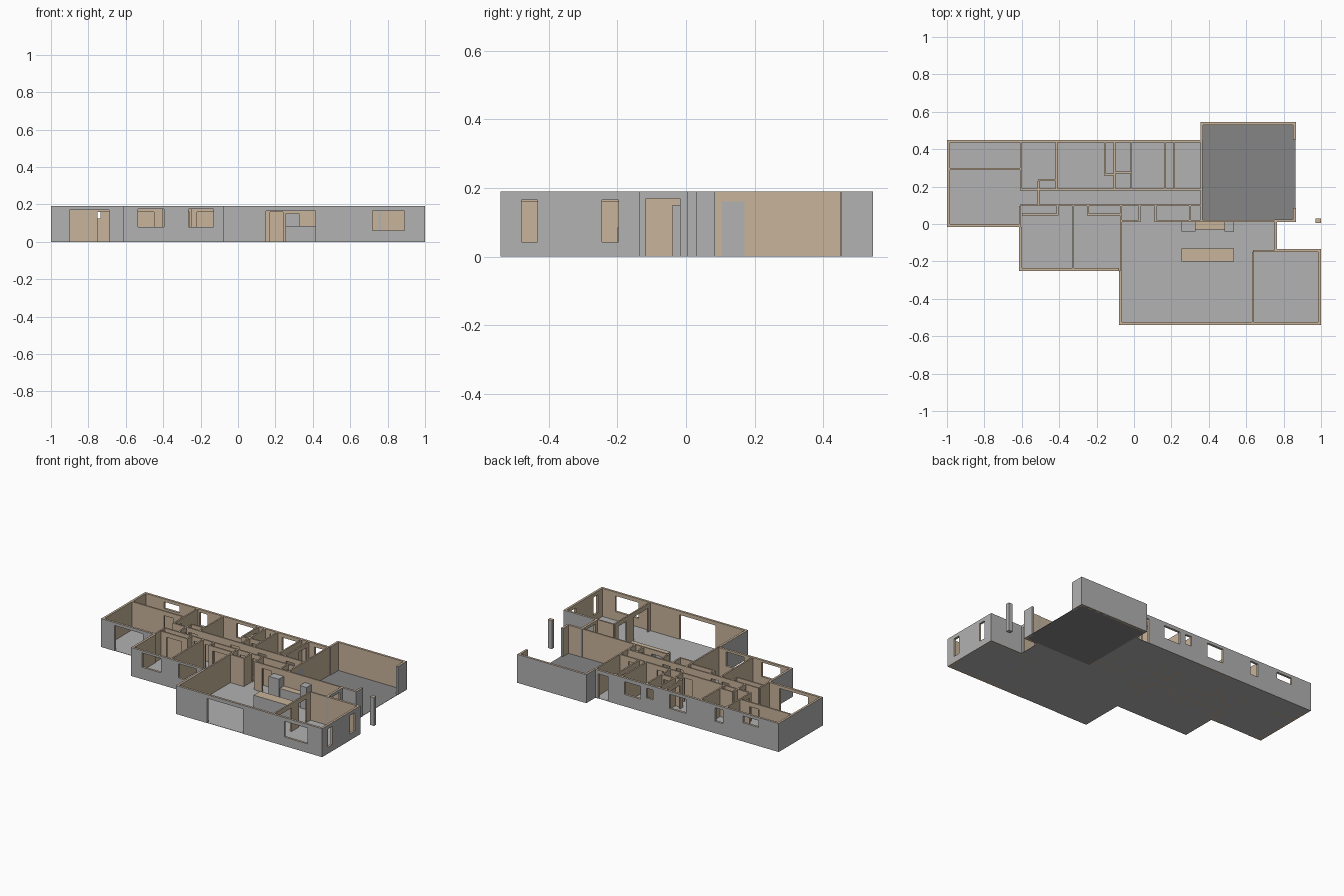
import bpy, bmesh

if "Cube" in bpy.data.objects:
    bpy.data.objects.remove(bpy.data.objects["Cube"])

H = 0.19      # wall height
T = 0.015     # exterior wall thickness
D = 0.16      # door height


def material(name, rgb):
    m = bpy.data.materials.new(name)
    m.diffuse_color = (*rgb, 1)
    m.use_nodes = True
    m.node_tree.nodes["Principled BSDF"].inputs["Base Color"].default_value = m.diffuse_color
    return m


GREY = material("grey_paint", (0.445, 0.445, 0.445))
TAN = material("tan_plaster", (0.58, 0.456, 0.328))
DARK = material("garage_concrete", (0.235, 0.235, 0.235))


def finish(name, bm, mats):
    me = bpy.data.meshes.new(name)
    bm.to_mesh(me)
    bm.free()
    for m in mats:
        me.materials.append(m)
    ob = bpy.data.objects.new(name, me)
    bpy.context.collection.objects.link(ob)
    return ob


def wall(name, axis, a, b, c, t=T, holes=(), out=0):
    """Wall from a to b along axis, starting at c, t thick; holes are (u0, u1, z0, z1).
    The face on side `out` and the outer ends are grey, the rest is tan."""
    us = sorted({a, b, *[v for h in holes for v in h[:2]]})
    zs = sorted({0, H, *[v for h in holes for v in h[2:]]})
    nu, nz = len(us) - 1, len(zs) - 1

    def solid(i, j):
        if not (0 <= i < nu and 0 <= j < nz):
            return False
        u, z = (us[i] + us[i + 1]) / 2, (zs[j] + zs[j + 1]) / 2
        return not any(h[0] < u < h[1] and h[2] < z < h[3] for h in holes)

    bm = bmesh.new()

    def quad(pts, grey=False):
        f = bm.faces.new([bm.verts.new((u, v, z) if axis == 'x' else (v, u, z)) for u, v, z in pts])
        f.material_index = 1 if grey else 0

    d = c + t
    for i in range(nu):
        for j in range(nz):
            if not solid(i, j):
                continue
            u0, u1, z0, z1 = us[i], us[i + 1], zs[j], zs[j + 1]
            for v, s in ((c, -1), (d, 1)):
                quad([(u0, v, z0), (u1, v, z0), (u1, v, z1), (u0, v, z1)], out == s)
            for u, k in ((u0, i - 1), (u1, i + 1)):
                if not solid(k, j):
                    quad([(u, c, z0), (u, d, z0), (u, d, z1), (u, c, z1)], out and u in (a, b))
            for z, k in ((z0, j - 1), (z1, j + 1)):
                if not solid(i, k):
                    quad([(u0, c, z), (u1, c, z), (u1, d, z), (u0, d, z)])
    bmesh.ops.remove_doubles(bm, verts=bm.verts, dist=1e-5)
    bmesh.ops.recalc_face_normals(bm, faces=bm.faces)
    finish(name, bm, [TAN, GREY])


def box(name, x0, x1, y0, y1, z0, z1, side=GREY, top=GREY):
    bm = bmesh.new()
    bmesh.ops.create_cube(bm, size=1)
    for v in bm.verts:
        v.co = ((x0, x1)[v.co.x > 0], (y0, y1)[v.co.y > 0], (z0, z1)[v.co.z > 0])
    bm.normal_update()
    for f in bm.faces:
        f.material_index = 1 if f.normal.z > 0.5 else 0
    finish(name, bm, [side, top])


def slab(name, outline, mat, z=0.002):
    bm = bmesh.new()
    f = bm.faces.new([bm.verts.new((x, y, 0)) for x, y in outline])
    r = bmesh.ops.extrude_face_region(bm, geom=[f])
    for v in r['geom']:
        if isinstance(v, bmesh.types.BMVert):
            v.co.z = z
    bmesh.ops.recalc_face_normals(bm, faces=bm.faces)
    finish(name, bm, [mat])


# Floors
slab("house_floor", [(-.998, .448), (-.998, -.013), (-.613, -.013), (-.613, -.248), (-.078, -.248),
                     (-.078, -.538), (.998, -.538), (.998, -.137), (.763, -.137), (.763, .018),
                     (.363, .018), (.363, .448)], GREY)
slab("garage_floor", [(.363, .018), (.863, .018), (.863, .543), (.363, .543)], DARK)

# Exterior walls running along x
wall("back_wall", 'x', -1, .36, .435, out=1, holes=[
    (-.85, -.735, .125, .17), (-.59, -.53, .08, .17), (-.315, -.195, .075, .17),
    (-.07, -.025, .1, .165), (.02, .14, .08, .165), (.26, .335, 0, .165)])
wall("left_wing_front", 'x', -1, -.615, -.015, out=-1, holes=[(-.9, -.69, 0, .17)])
wall("bedroom_front", 'x', -.615, -.08, -.25, out=-1,
     holes=[(-.535, -.395, .08, .175), (-.265, -.13, .08, .175)])
wall("living_front", 'x', -.08, 1, -.54, out=-1, holes=[(.15, .415, 0, .165), (.72, .89, .06, .165)])
wall("side_room_back", 'x', .765, 1, -.15, out=1)
wall("garage_back", 'x', .355, .865, .53, out=1)
wall("garage_front", 'x', .765, .865, .01, out=-1)

# Exterior walls running along y
wall("left_wall", 'y', 0, .435, -1, out=-1)
wall("bedroom_left", 'y', -.235, -.015, -.615, out=-1)
wall("living_left", 'y', -.525, -.25, -.08, out=-1)
wall("right_wall", 'y', -.525, -.15, .985, out=1,
     holes=[(-.48, -.433, .043, .165), (-.245, -.196, .043, .165)])
wall("entry_wall", 'y', -.15, .025, .75, out=1, holes=[(-.117, -.018, 0, .17)])
wall("garage_left_rear", 'y', .45, .53, .355, out=-1)
wall("garage_right_front", 'y', .025, .085, .85, out=1)
wall("garage_right_rear", 'y', .453, .53, .85, out=1)

# Interior walls: (axis, start, end, offset, door spans)
inner = [
    ('x', -.985, -.61, .29, [(-.75, -.68)]),
    ('x', -.61, .355, .18, [(-.49, -.43), (-.18, -.12), (.23, .29), (.02, .08)]),
    ('x', -.61, .355, .095, [(-.39, -.34), (-.31, -.26), (-.05, .0), (.04, .1)]),
    ('x', -.51, -.42, .23, []),
    ('x', -.155, -.11, .26, []),
    ('x', -.105, -.02, .27, [(-.09, -.03)]),
    ('x', -.6, -.415, .045, [(-.56, -.45)]),
    ('x', -.24, -.075, .045, [(-.22, -.1)]),
    ('x', -.07, .025, .012, []),
    ('x', .11, .75, .012, [(.17, .24)]),
    ('x', .635, .765, -.15, []),
    ('y', .19, .435, -.61, [(.2, .26)]),
    ('y', -.015, .095, -.615, []),
    ('y', .105, .18, -.515, [(.11, .175)]),
    ('y', .19, .23, -.515, []),
    ('y', .19, .435, -.42, []),
    ('y', .26, .435, -.16, [(.29, .41)]),
    ('y', .19, .435, -.11, []),
    ('y', .19, .435, -.02, []),
    ('y', .19, .435, .16, []),
    ('y', .19, .435, .21, [(.33, .41)]),
    ('y', .045, .095, -.415, []),
    ('y', -.235, .095, -.33, []),
    ('y', .045, .095, -.25, []),
    ('y', -.25, .095, -.075, []),
    ('y', .012, .095, .025, []),
    ('y', .022, .095, .11, []),
    ('y', .022, .095, .295, [(.03, .09)]),
    ('y', .022, .45, .355, [(.105, .17)]),
    ('y', -.525, -.15, .63, [(-.5, -.35), (-.27, -.19)]),
]
for n, (axis, a, b, c, doors) in enumerate(inner):
    wall(f"inner_wall_{n + 1}", axis, a, b, c, .01, [(p, q, 0, D) for p, q in doors])

# Door leaf between garage and hall
box("garage_door_leaf", .357, .363, .105, .17, .002, D)

# Kitchen and porch post
box("kitchen_island", .255, .535, -.2, -.13, .002, .085, top=TAN)
box("kitchen_counter", .33, .485, -.03, .012, .002, .085, top=TAN)
box("tall_cabinet_left", .255, .33, -.04, .012, .002, .15)
box("tall_cabinet_right", .485, .535, -.04, .012, .002, .15)
box("porch_post", .97, 1, .005, .03, 0, H, top=TAN)
